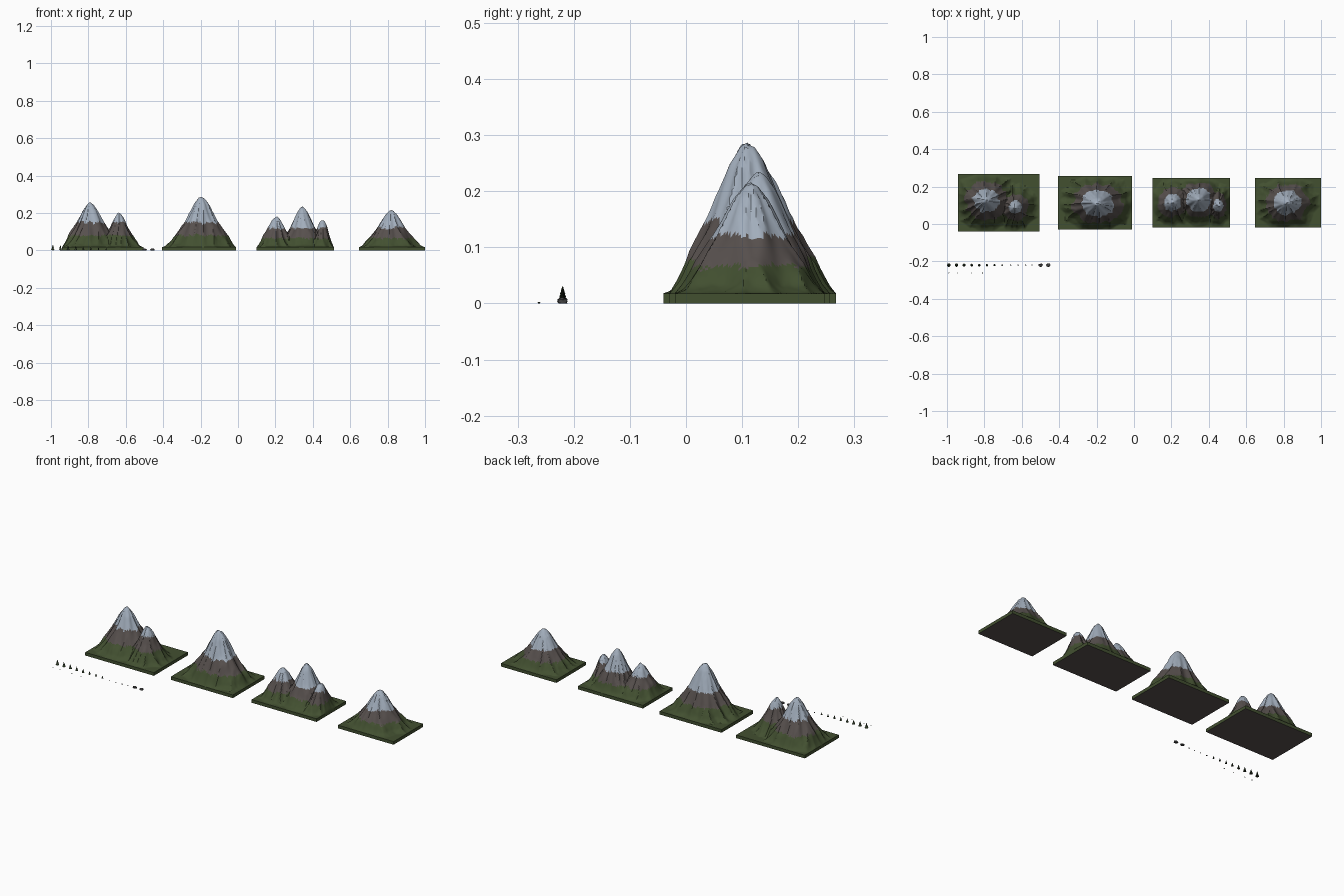
import bpy, bmesh, math, random
from mathutils import Vector, noise

random.seed(4)
if "Cube" in bpy.data.objects:
    bpy.data.objects.remove(bpy.data.objects["Cube"])


def material(name, colour):
    m = bpy.data.materials.new(name)
    m.use_nodes = True
    m.diffuse_color = (*colour, 1)
    m.node_tree.nodes["Principled BSDF"].inputs["Base Color"].default_value = (*colour, 1)
    return m


GRASS = material("grass green", (0.055, 0.08, 0.03))
ROCK = material("rock brown", (0.095, 0.08, 0.075))
SNOW = material("snow blue grey", (0.36, 0.42, 0.50))
PINE = material("pine green", (0.025, 0.04, 0.018))
BARK = material("bark brown", (0.05, 0.03, 0.02))
STONE = material("stone grey", (0.06, 0.06, 0.06))
BASE = 0.018

# Mountain flank: distance from the peak against share of the height
FLANK = [(0, 1), (0.08, 0.97), (0.2, 0.85), (0.42, 0.52), (0.65, 0.25), (0.85, 0.07), (1, 0)]


def flank(t):
    for (a, ha), (b, hb) in zip(FLANK, FLANK[1:]):
        if t < b:
            return ha + (hb - ha) * (t - a) / (b - a)
    return 0


def add_object(name, bm, mats, angle=30):
    me = bpy.data.meshes.new(name)
    bm.to_mesh(me)
    bm.free()
    for m in mats:
        me.materials.append(m)
    ob = bpy.data.objects.new(name, me)
    bpy.context.collection.objects.link(ob)
    bpy.ops.object.select_all(action='DESELECT')
    ob.select_set(True)
    bpy.context.view_layer.objects.active = ob
    bpy.ops.object.shade_smooth_by_angle(angle=math.radians(angle))
    return ob


def terrain(x, y, peaks):
    """Height above the slab, with gullies running down from each peak."""
    best = 0
    for px, py, top, rx, ry in peaks:
        dx, dy = (x - px) / rx, (y - py) / ry
        r = math.hypot(dx, dy)
        ang = math.atan2(dy, dx)
        spoke = Vector((math.cos(ang) * 2.2, math.sin(ang) * 2.2, r * 1.2 + px * 30))
        gully = abs(noise.noise(spoke)) - 0.2
        crag = noise.fractal(Vector((x * 32, y * 32, px * 9)), 0.9, 2.1, 4)
        t = r * (1 + 0.3 * gully) + 0.035 * crag * min(1, r * 5)
        h = (top - BASE) * flank(max(t, 0))
        h += 0.010 * crag * min(1, h / 0.1)
        best = max(best, h)
    return best


def mountain(name, x0, x1, y0, y1, grass_line, snow_line, peaks):
    nx, ny = round((x1 - x0) / 0.0045), round((y1 - y0) / 0.0045)
    bm = bmesh.new()
    bmesh.ops.create_grid(bm, x_segments=nx, y_segments=ny, size=0.5)
    for v in bm.verts:
        u, w = v.co.x + 0.5, v.co.y + 0.5
        x, y = x0 + (x1 - x0) * u, y0 + (y1 - y0) * w
        edge = min(x - x0, x1 - x, y - y0, y1 - y)
        fade = min(1, max(0, edge / 0.035)) ** 0.7
        v.co = (x, y, BASE + terrain(x, y, peaks) * fade)
    bm.normal_update()
    # Colour bands by height, with a ragged edge
    for f in bm.faces:
        c = f.calc_center_median()
        z = c.z + 0.010 * noise.noise(c * 45) + 0.003 * random.uniform(-1, 1)
        f.material_index = 0 if z < grass_line else 1 if z < snow_line else 2
    # Slab sides and underside
    rim = [e for e in bm.edges if e.is_boundary]
    side = bmesh.ops.extrude_edge_only(bm, edges=rim)["geom"]
    for v in side:
        if isinstance(v, bmesh.types.BMVert):
            v.co.z = 0
    bottom = bmesh.ops.holes_fill(bm, edges=[e for e in bm.edges if e.is_boundary], sides=0)
    for f in bottom["faces"]:
        f.material_index = 1
    bmesh.ops.recalc_face_normals(bm, faces=bm.faces[:])
    add_object(name, bm, [GRASS, ROCK, SNOW])


mountain("twin_peak_mountain", -0.94, -0.505, -0.04, 0.267, 0.08, 0.15,
         [(-0.79, 0.125, 0.255, 0.18, 0.16), (-0.635, 0.09, 0.20, 0.125, 0.125)])
mountain("tall_mountain", -0.405, -0.012, -0.03, 0.257, 0.08, 0.148,
         [(-0.195, 0.11, 0.287, 0.20, 0.16)])
mountain("triple_peak_mountain", 0.10, 0.512, -0.02, 0.247, 0.065, 0.12,
         [(0.205, 0.115, 0.18, 0.13, 0.13), (0.345, 0.13, 0.235, 0.14, 0.14),
          (0.452, 0.10, 0.166, 0.09, 0.115)])
mountain("small_mountain", 0.648, 1.0, -0.02, 0.247, 0.065, 0.12,
         [(0.82, 0.115, 0.213, 0.175, 0.155)])


def cone(bm, x, y, z, r1, r2, depth, index, sides=9):
    made = bmesh.ops.create_cone(bm, cap_ends=True, segments=sides, radius1=r1, radius2=r2, depth=depth)
    for v in made["verts"]:
        v.co += Vector((x, y, z + depth / 2))
        for f in v.link_faces:
            f.material_index = index


def pine(name, x, y, h):
    bm = bmesh.new()
    cone(bm, x, y, 0, h * 0.07, h * 0.05, h * 0.3, 1)
    tiers = 5
    for i in range(tiers):
        s = 1 - i / tiers
        cone(bm, x, y, h * (0.1 + 0.15 * i), h * 0.33 * (0.2 + 0.8 * s), h * 0.03, h * 0.3, 0)
    add_object(name, bm, [PINE, BARK])


def boulder(name, x, y, size, mat):
    bm = bmesh.new()
    bmesh.ops.create_icosphere(bm, subdivisions=2, radius=1)
    for v in bm.verts:
        v.co *= 1 + 0.35 * noise.noise(v.co * 1.5 + Vector((x * 40, 0, 0)))
        v.co = (x + v.co.x * size, y + v.co.y * size * 0.75, max(0, (v.co.z + 0.5) * size * 0.6))
    add_object(name, bm, [mat])


# Row of pines shrinking towards the right
for i in range(8):
    pine(f"pine_{i + 1}", -0.99 + 0.0407 * i, -0.22, 0.030 - 0.0022 * i)

# Shrubs, pebbles and boulders
for i, x in enumerate((-0.66, -0.62, -0.58, -0.545)):
    boulder(f"pebble_{i + 1}", x, -0.22, 0.004, STONE)
for i, x in enumerate((-0.99, -0.945, -0.87, -0.81)):
    boulder(f"shrub_{i + 1}", x, -0.262, 0.003, PINE)
for i, x in enumerate((-0.5, -0.458)):
    boulder(f"boulder_{i + 1}", x, -0.22, 0.012, STONE)
